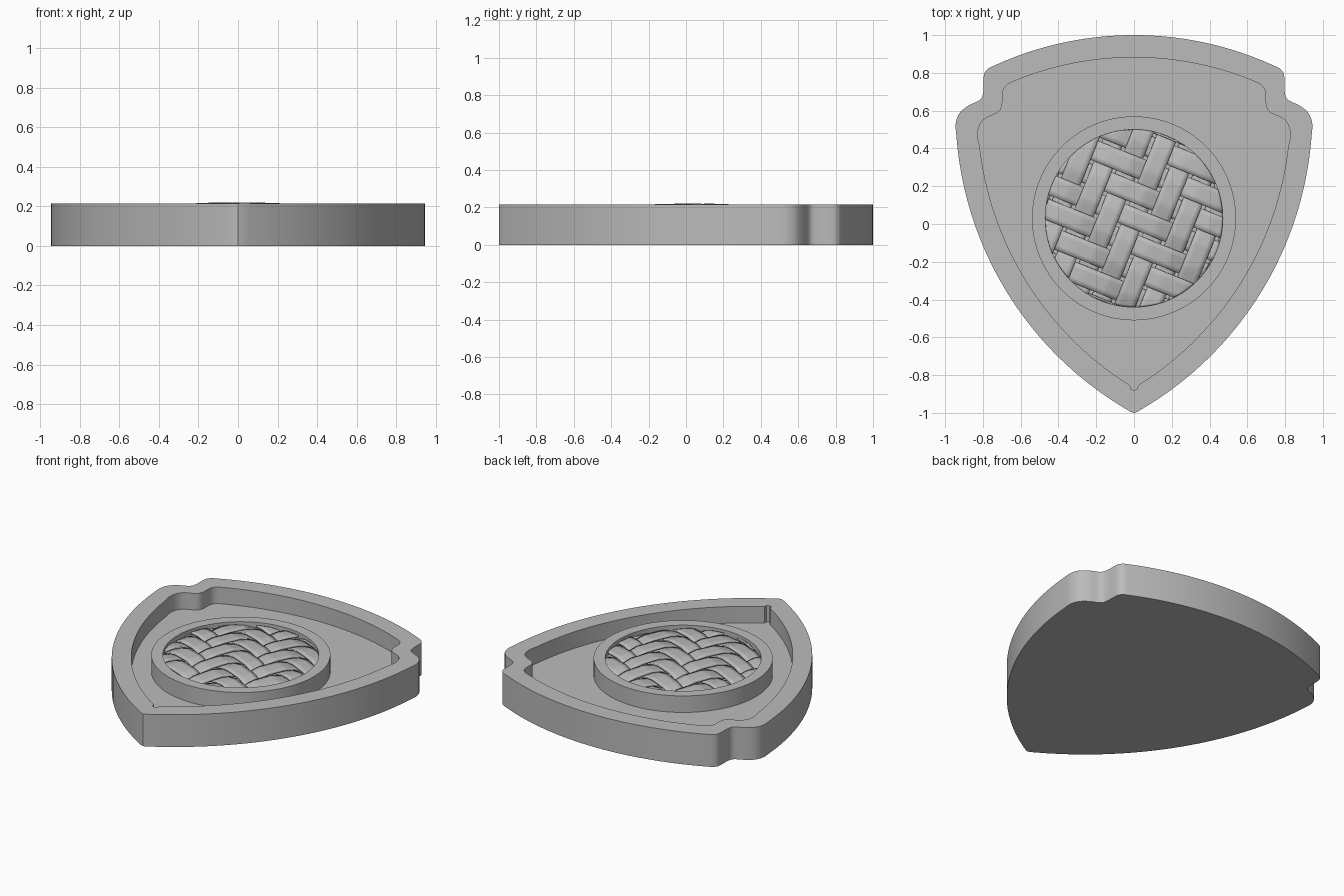
import bpy, bmesh
from math import sin, cos, pi, sqrt, radians
from mathutils import Matrix, Vector

cube = bpy.data.objects.get("Cube")
if cube:
    bpy.data.objects.remove(cube, do_unlink=True)

grey = bpy.data.materials.new("plain grey")
grey.use_nodes = True
grey.diffuse_color = (0.5, 0.5, 0.5, 1)
grey.node_tree.nodes["Principled BSDF"].inputs["Base Color"].default_value = (0.5, 0.5, 0.5, 1)

RIM, FLOOR, BED = 0.215, 0.105, 0.15
CENTRE_Y = 0.03
RING_OUT, RING_IN = 0.54, 0.47


def finish(name, bm):
    """Turn a bmesh into a smooth object with sharp creases."""
    bmesh.ops.recalc_face_normals(bm, faces=bm.faces)
    mesh = bpy.data.meshes.new(name)
    bm.to_mesh(mesh)
    bm.free()
    mesh.materials.append(grey)
    obj = bpy.data.objects.new(name, mesh)
    bpy.context.collection.objects.link(obj)
    bpy.ops.object.select_all(action='DESELECT')
    obj.select_set(True)
    bpy.context.view_layer.objects.active = obj
    bpy.ops.object.shade_smooth_by_angle(angle=radians(35))
    return obj


def stack(name, outlines, closed=False):
    """Bridge (outline, z) loops in order; cap both ends or close the loop."""
    bm = bmesh.new()
    loops = [[bm.verts.new((x, y, z)) for x, y in pts] for pts, z in outlines]
    pairs = list(zip(loops, loops[1:]))
    if closed:
        pairs.append((loops[-1], loops[0]))
    else:
        bm.faces.new(loops[0])
        bm.faces.new(loops[-1])
    for a, b in pairs:
        for i in range(len(a)):
            j = (i + 1) % len(a)
            bm.faces.new((a[i], a[j], b[j], b[i]))
    return finish(name, bm)


def curve(points, steps=5):
    """Smooth path through points, with end tangents from the outer two."""
    out = []
    for a, b, c, d in zip(points, points[1:], points[2:], points[3:]):
        a, b, c, d = map(Vector, (a, b, c, d))
        for k in range(steps):
            t = k / steps
            out.append(tuple(b + (c - a) * t / 2 + (a * 2 - b * 5 + c * 4 - d) * t * t / 2
                             + (b * 3 - a - c * 3 + d) * t ** 3 / 2))
    return out


def shield(inset, shoulder, tip):
    """Mirrored shield outline: crown arc, notched shoulder, long side arc, tip."""
    crown_r, side_r = 1.78 - inset, 1.834 - inset
    crown = lambda x: (x, sqrt(crown_r ** 2 - x * x) - 0.78)
    side = lambda y: (sqrt(side_r ** 2 - (y - 0.6) ** 2) - 0.889, y)
    x_end = shoulder[0][0] - 0.04
    y_start = shoulder[-1][1] - 0.07
    half = [crown(x_end * i / 14) for i in range(14)]
    half += curve([crown(x_end - 0.05), crown(x_end)] + shoulder + [side(y_start), side(y_start - 0.07)])
    half += [side(y_start + (tip + 0.025 - y_start) * i / 30) for i in range(31)]
    half += [(0.018, tip + 0.006), (0, tip)]
    return half + [(-x, y) for x, y in half[-2:0:-1]]


def circle(r, n=96):
    return [(r * cos(2 * pi * i / n), CENTRE_Y + r * sin(2 * pi * i / n)) for i in range(n)]


# Shield tray with a raised rim and sunken floor
outer = shield(0, [(0.775, 0.82), (0.795, 0.785), (0.798, 0.70), (0.815, 0.658),
                   (0.88, 0.625), (0.925, 0.585), (0.944, 0.53)], -1.0)
inner = shield(0.118, [(0.675, 0.735), (0.695, 0.70), (0.699, 0.63), (0.72, 0.592),
                       (0.785, 0.56), (0.816, 0.525), (0.828, 0.47)], -0.88)
stack("shield_tray", [(outer, 0), (outer, RIM), (inner, RIM), (inner, FLOOR)])

# Round frame and the bed inside it
stack("round_frame", [(circle(RING_OUT), FLOOR - 0.01), (circle(RING_OUT), RIM),
                      (circle(RING_IN), RIM), (circle(RING_IN), FLOOR - 0.01)], closed=True)
stack("weave_bed", [(circle(RING_IN + 0.01), FLOOR - 0.005), (circle(RING_IN + 0.01), BED)])

# Domed twill weave trimmed to the frame
PITCH, WIDTH, STEPS = 0.128, 0.108, 72
TURN = Matrix.Rotation(radians(-22), 3, 'Z')


def ribbons(name, crosswise):
    bm = bmesh.new()
    for j in range(-4, 5):
        rows = []
        for s in (-0.5, -0.25, 0, 0.25, 0.5):
            v = j * PITCH + s * WIDTH
            v = max(-RING_IN + 0.002, min(RING_IN - 0.002, v))
            reach = sqrt(RING_IN ** 2 - v * v)
            row = []
            for k in range(STEPS + 1):
                u = reach * (2 * k / STEPS - 1)
                wave = cos(pi / 2 * (u / PITCH + j - 0.5)) * 1.4
                wave = max(-1, min(1, wave)) * (-1 if crosswise else 1)
                z = 0.205 - 0.025 * (u * u + v * v) / RING_IN ** 2 + 0.016 * wave
                p = TURN @ Vector((v, u, z) if crosswise else (u, v, z))
                row.append(bm.verts.new(p + Vector((0, CENTRE_Y, 0))))
            rows.append(row)
        for a, b in zip(rows, rows[1:]):
            for k in range(STEPS):
                quad = (a[k], a[k + 1], b[k + 1], b[k])
                bm.faces.new(quad[::-1] if crosswise else quad)
    bmesh.ops.dissolve_degenerate(bm, dist=0.0001, edges=bm.edges)
    obj = finish(name, bm)
    thick = obj.modifiers.new("thickness", 'SOLIDIFY')
    thick.thickness = 0.012
    # Keep the upper surface in place and thicken downwards
    up = sum(f.normal.z for f in obj.data.polygons) > 0
    thick.offset = -1 if up else 1


ribbons("lengthwise_ribbons", False)
ribbons("crosswise_ribbons", True)
